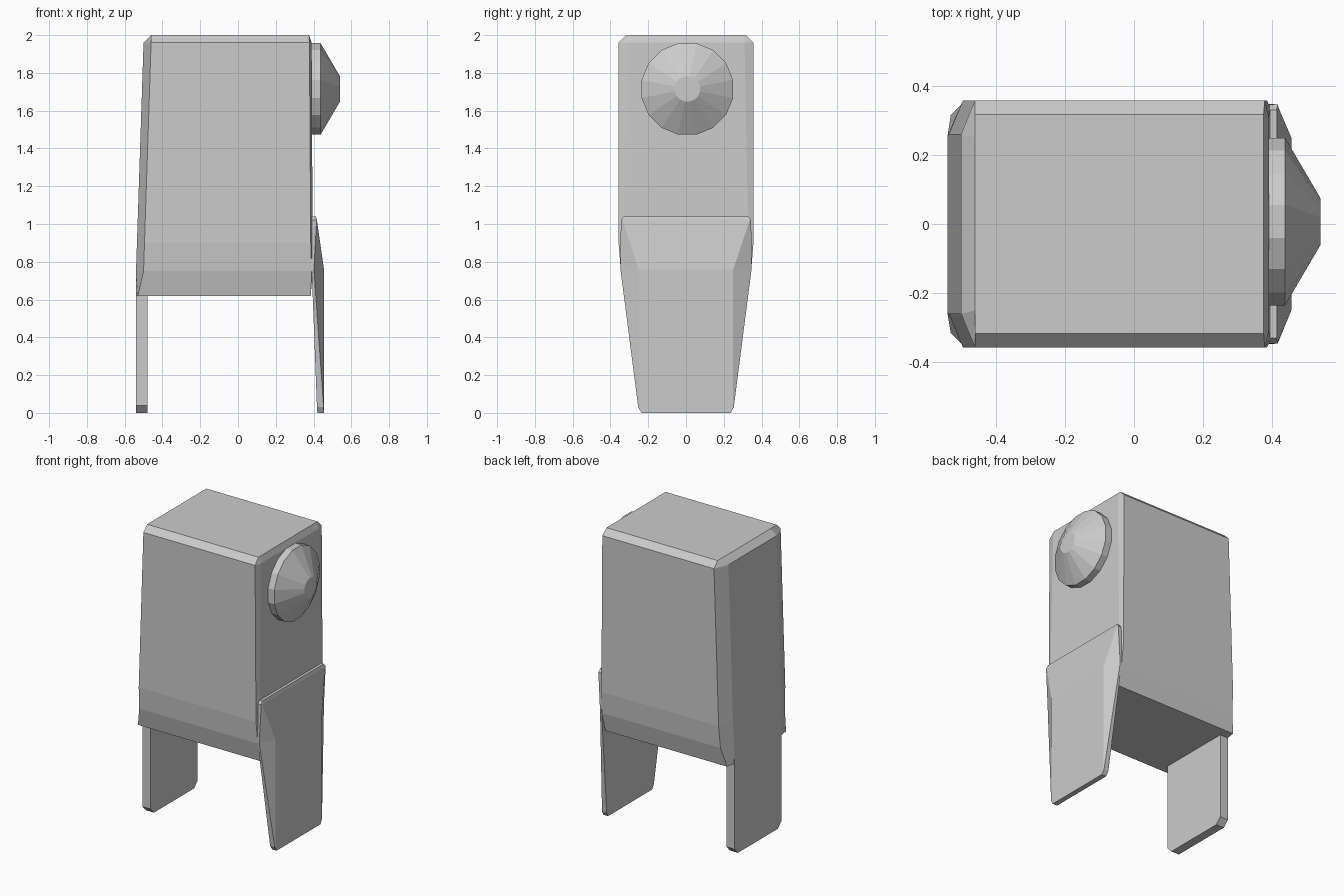
import bpy, bmesh, math

if "Cube" in bpy.data.objects:
    bpy.data.objects.remove(bpy.data.objects["Cube"])


def loft(name, rings):
    """Skin a stack of equal-length point rings and cap both ends."""
    bm = bmesh.new()
    rows = [[bm.verts.new(p) for p in ring] for ring in rings]
    n = len(rows[0])
    for a, b in zip(rows, rows[1:]):
        for i in range(n):
            j = (i + 1) % n
            bm.faces.new((a[i], a[j], b[j], b[i]))
    bm.faces.new(rows[0][::-1])
    bm.faces.new(rows[-1])
    bmesh.ops.remove_doubles(bm, verts=bm.verts, dist=0.0005)
    bmesh.ops.recalc_face_normals(bm, faces=bm.faces)
    mesh = bpy.data.meshes.new(name)
    bm.to_mesh(mesh)
    bm.free()
    obj = bpy.data.objects.new(name, mesh)
    bpy.context.collection.objects.link(obj)
    return obj


def section(z, half, side_x):
    """Mirror (x, y) half profile across y = 0 at height z."""
    return [(x, y, z) for x, y in half] + [(x, -y, z) for x, y in reversed(half)]


# Body: tapered block with a bevelled left wall and a tucked-in bottom
# z, left face x, left face y, left bevel x, side y, right bevel x, right x, right y
body_levels = [
    (0.62, -0.54, 0.25, -0.53, 0.315, 0.385, 0.385, 0.31),
    (0.75, -0.54, 0.255, -0.50, 0.345, 0.39, 0.395, 0.335),
    (0.90, -0.535, 0.26, -0.495, 0.357, 0.385, 0.395, 0.33),
    (1.96, -0.50, 0.26, -0.46, 0.357, 0.378, 0.39, 0.31),
    (2.00, -0.46, 0.25, -0.46, 0.317, 0.375, 0.375, 0.31),
]
loft("body", [
    section(z, [(lx, ly), (bx, sy), (rb, sy), (rx, ry)], rx)
    for z, lx, ly, bx, sy, rb, rx, ry in body_levels
])

# Left leg: straight slab flush with the left wall, clipped lower corners
leg_outline = [(-0.215, 0), (0.215, 0), (0.253, 0.04), (0.253, 0.70),
               (-0.253, 0.70), (-0.253, 0.04)]
loft("left_leg", [[(x, y, z) for y, z in leg_outline] for x in (-0.54, -0.48)])

# Right leg: faceted shield plate
# z, inner x, rim x, rim y, outer x, outer y
plate_levels = [
    (0.00, 0.42, 0.455, 0.235, 0.455, 0.235),
    (0.03, 0.418, 0.453, 0.253, 0.455, 0.248),
    (0.76, 0.39, 0.402, 0.347, 0.455, 0.25),
    (1.02, 0.392, 0.416, 0.345, 0.418, 0.337),
    (1.04, 0.392, 0.412, 0.33, 0.413, 0.328),
]
loft("right_leg_plate", [
    section(z, [(xi, yr), (xr, yr), (xo, yo)], xo)
    for z, xi, xr, yr, xo, yo in plate_levels
])

# Round knob: short drum with a faceted cone
SIDES = 16
loft("side_knob", [
    [(x, 0.007 + r * math.cos((i + 0.5) * math.tau / SIDES),
      1.715 + r * math.sin((i + 0.5) * math.tau / SIDES)) for i in range(SIDES)]
    for x, r in ((0.38, 0.247), (0.437, 0.247), (0.54, 0.068))
])
